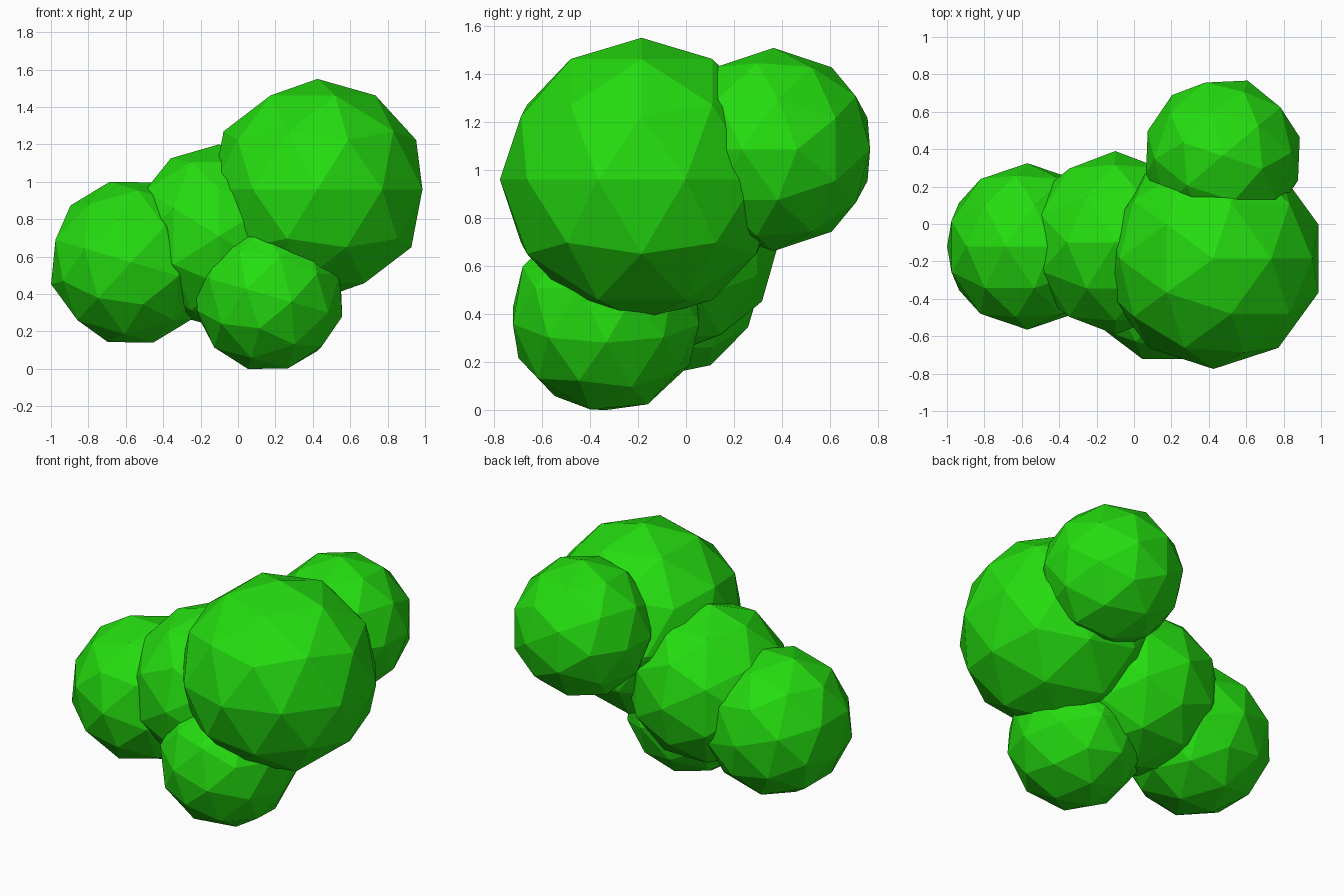
import bpy
import math

if "Cube" in bpy.data.objects:
    bpy.data.objects.remove(bpy.data.objects["Cube"])

# One flat leaf colour
leaf = bpy.data.materials.new("leaf_green")
leaf.diffuse_color = (0.018, 0.72, 0.005, 1.0)
leaf.use_nodes = True
leaf.node_tree.nodes["Principled BSDF"].inputs["Base Color"].default_value = leaf.diffuse_color


def clump(name, centre, radius, turn):
    """Flat-faced leaf ball, turned by Euler degrees."""
    bpy.ops.mesh.primitive_ico_sphere_add(
        subdivisions=2, radius=radius, location=centre,
        rotation=[math.radians(a) for a in turn])
    ball = bpy.context.object
    ball.name = name
    ball.data.name = name
    ball.data.materials.append(leaf)
    bpy.ops.object.shade_flat()


# Overlapping foliage balls
clump("large_clump", (0.425, -0.185, 0.96), 0.59, (0, 0, 0))
clump("middle_clump", (-0.10, -0.10, 0.71), 0.49, (0, -32, 0))
clump("left_clump", (-0.57, -0.12, 0.57), 0.445, (0, -47, 0))
clump("lower_clump", (0.165, -0.333, 0.392), 0.408, (15.9, 0, 90))
clump("back_clump", (0.475, 0.365, 1.085), 0.423, (90, 0, 40))
